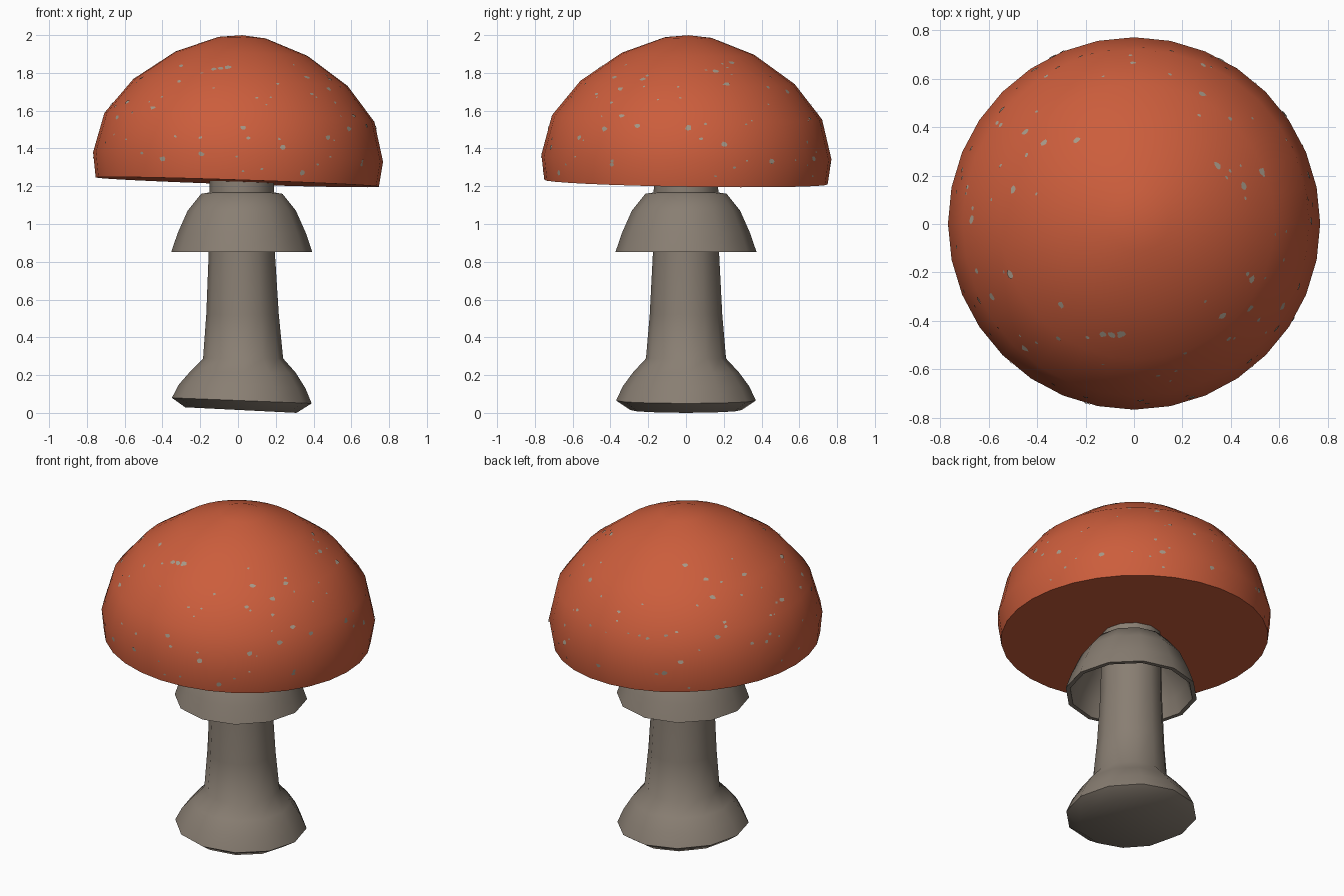
import bpy, math, random
from mathutils import Vector, Euler
from mathutils.bvhtree import BVHTree

if "Cube" in bpy.data.objects:
    bpy.data.objects.remove(bpy.data.objects["Cube"])

random.seed(4)


def mat(name, rgb):
    m = bpy.data.materials.new(name)
    m.diffuse_color = (*rgb, 1)
    m.use_nodes = True
    m.node_tree.nodes["Principled BSDF"].inputs["Base Color"].default_value = m.diffuse_color
    return m


RED = mat("cap red", (0.60, 0.11, 0.045))
GREY = mat("stem grey", (0.25, 0.21, 0.17))
PALE = mat("spot beige", (0.38, 0.32, 0.25))


def add(name, verts, faces, material, angle=50):
    me = bpy.data.meshes.new(name)
    me.from_pydata(verts, [], faces)
    me.materials.append(material)
    me.update()
    me.shade_smooth()
    me.set_sharp_from_angle(angle=math.radians(angle))
    ob = bpy.data.objects.new(name, me)
    bpy.context.collection.objects.link(ob)
    return ob


def lathe(rings, n, cap_start=True, cap_end=True, closed=False):
    """rings: (radius, z, centre x, tilt along x)"""
    verts, faces = [], []
    for r, z, cx, tilt in rings:
        for i in range(n):
            a = 2 * math.pi * i / n
            x = r * math.cos(a)
            verts.append((cx + x, r * math.sin(a), z - tilt * x))
    k = len(rings)
    for j in range(k if closed else k - 1):
        for i in range(n):
            i2, j2 = (i + 1) % n, (j + 1) % k
            faces.append((j * n + i, j * n + i2, j2 * n + i2, j2 * n + i))
    if cap_start:
        faces.append(tuple(reversed(range(n))))
    if cap_end:
        faces.append(tuple(range((k - 1) * n, k * n)))
    return verts, faces


# Stem with a swollen, slightly tilted foot
stem = [(0.295, 0.015, 0.015, 0.05), (0.37, 0.065, 0.02, 0.04),
        (0.335, 0.14, 0.022, 0.03), (0.28, 0.215, 0.026, 0.01),
        (0.212, 0.288, 0.027, 0), (0.192, 0.52, 0.024, 0),
        (0.175, 0.85, 0.02, 0), (0.17, 1.24, 0.02, 0)]
add("stem", *lathe(stem, 12), GREY, 60)

# Skirt: open bell hanging round the stem
outer = [(0.165, 1.168), (0.215, 1.16), (0.287, 1.07), (0.34, 0.95), (0.373, 0.853)]
inner = [(0.348, 0.853), (0.318, 0.945), (0.265, 1.055), (0.165, 1.14)]
skirt = [(r, z, 0.02, 0) for r, z in reversed(outer)] + \
        [(r, z, 0.02, 0) for r, z in reversed(inner)]
add("skirt", *lathe(skirt, 12, False, False, True), GREY, 50)

# Cap: flat-bottomed dome, leaning a little
profile = [(0.75, 0), (0.768, 0.133), (0.715, 0.343), (0.567, 0.528),
           (0.35, 0.68), (0.125, 0.765)]
cv, cf = lathe([(r, z, 0, 0) for r, z in profile], 32, True, False)
top = len(cv)
cv.append((0, 0, 0.778))
last = (len(profile) - 1) * 32
cf += [(last + i, last + (i + 1) % 32, top) for i in range(32)]
lean = Euler((-0.016, 0.033, 0)).to_matrix()
cv = [lean @ Vector(v) + Vector((-0.004, 0, 1.222)) for v in cv]
add("cap", cv, cf, RED, 50)

# Spots: thin irregular flakes scattered over the cap
tree = BVHTree.FromPolygons(cv, cf)
core = Vector((0, 0, 1.22))
sv, sf = [], []
for s in range(130):
    a = random.uniform(0, 2 * math.pi)
    el = math.asin(random.uniform(0.04, 0.85))
    d = Vector((math.cos(a) * math.cos(el), math.sin(a) * math.cos(el), math.sin(el)))
    hit, nor, _, _ = tree.ray_cast(core + d * 2, -d)
    if hit is None or nor.z < -0.2:
        continue
    side = Vector((0, 0, 1)).cross(nor).normalized()
    up = nor.cross(side)
    size = random.choice((0.007, 0.009, 0.012, 0.018))
    start = len(sv)
    for i in range(7):
        t = 2 * math.pi * i / 7
        r = size * random.uniform(0.7, 1.2)
        sv.append(hit + nor * 0.003 + side * (r * math.cos(t)) + up * (r * 0.75 * math.sin(t)))
    sf.append(tuple(range(start, start + 7)))
add("cap_spots", sv, sf, PALE)
